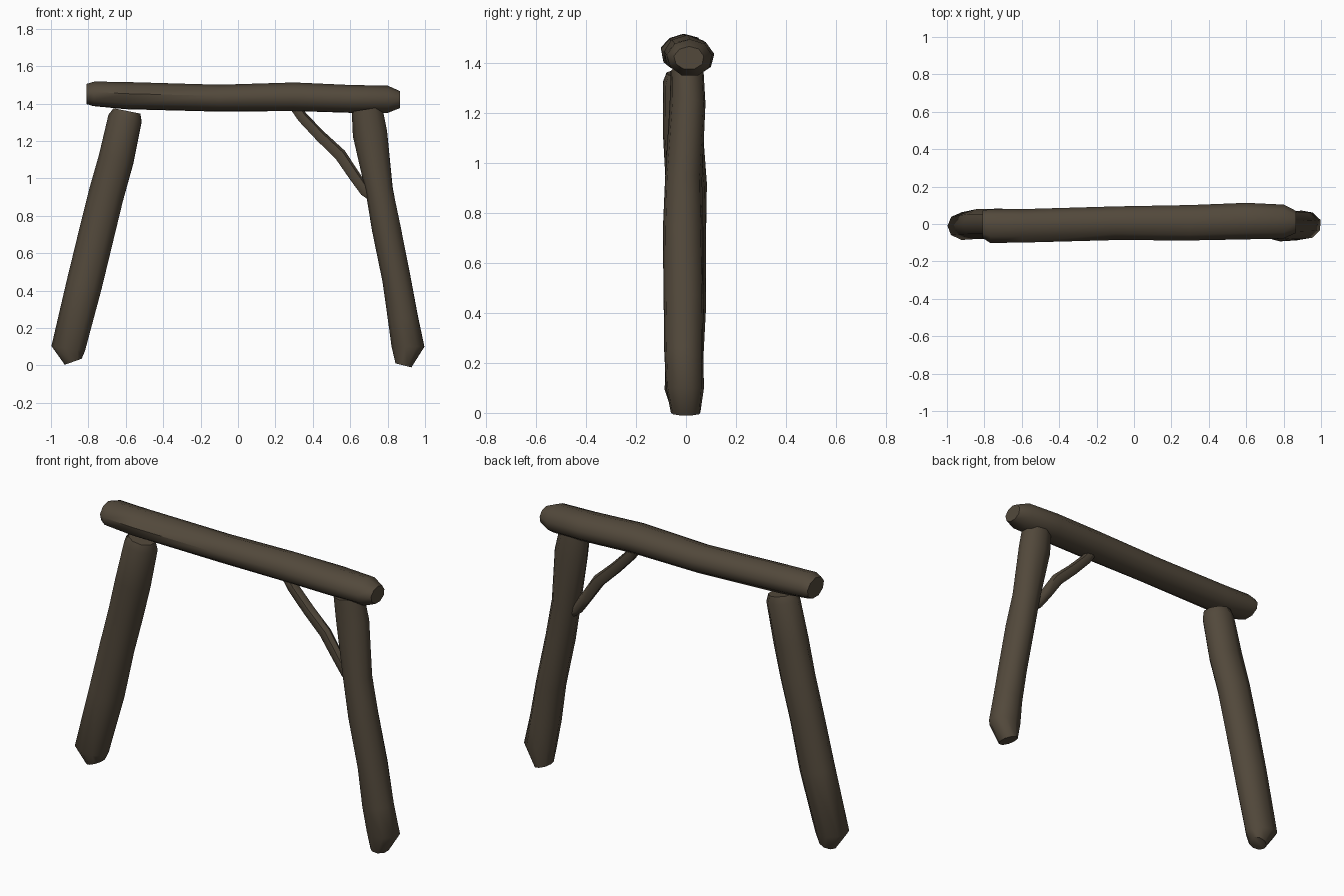
import bpy, bmesh, math, random
from mathutils import Vector

cube = bpy.data.objects.get("Cube")
if cube:
    bpy.data.objects.remove(cube, do_unlink=True)

random.seed(4)

bark = bpy.data.materials.new("dark_brown_bark")
bark.use_nodes = True
color = (0.085, 0.066, 0.044, 1)
bark.diffuse_color = color
bsdf = bark.node_tree.nodes["Principled BSDF"]
bsdf.inputs["Base Color"].default_value = color
bsdf.inputs["Roughness"].default_value = 0.9


def make_log(name, stations, sides=9, wobble=0.03, smooth=50):
    """Loft rings along stations of (x, y, z, in-plane radius, depth radius)."""
    bm = bmesh.new()
    points = [Vector(s[:3]) for s in stations]
    side = Vector((0, 1, 0))
    rings = []
    for i, (p, s) in enumerate(zip(points, stations)):
        tangent = points[min(i + 1, len(points) - 1)] - points[max(i - 1, 0)]
        tangent.y = 0
        normal = tangent.normalized().cross(side)
        ring = []
        for k in range(sides):
            a = math.tau * k / sides
            r = 1 + random.uniform(-wobble, wobble)
            ring.append(bm.verts.new(p + normal * math.cos(a) * s[3] * r
                                     + side * math.sin(a) * s[4] * r))
        rings.append(ring)
    for low, high in zip(rings, rings[1:]):
        for k in range(sides):
            n = (k + 1) % sides
            bm.faces.new((low[k], low[n], high[n], high[k]))
    bm.faces.new(rings[0][::-1])
    bm.faces.new(rings[-1])
    bmesh.ops.recalc_face_normals(bm, faces=bm.faces)
    mesh = bpy.data.meshes.new(name)
    bm.to_mesh(mesh)
    bm.free()
    mesh.materials.append(bark)
    obj = bpy.data.objects.new(name, mesh)
    bpy.context.collection.objects.link(obj)
    bpy.ops.object.select_all(action="DESELECT")
    obj.select_set(True)
    bpy.context.view_layer.objects.active = obj
    bpy.ops.object.shade_smooth_by_angle(angle=math.radians(smooth))
    return obj


# Leaning posts, from foot to top
make_log("right_post", [
    (-0.88, -0.01, 0.02, 0.05, 0.05),
    (-0.905, -0.01, 0.09, 0.095, 0.075),
    (-0.82, 0, 0.43, 0.097, 0.083),
    (-0.755, 0, 0.70, 0.097, 0.083),
    (-0.70, 0, 0.915, 0.097, 0.083),
    (-0.65, -0.01, 1.10, 0.098, 0.083),
    (-0.60, -0.01, 1.32, 0.092, 0.083),
    (-0.592, -0.01, 1.36, 0.075, 0.07)])

make_log("left_post", [
    (0.885, 0, 0.0, 0.045, 0.06),
    (0.91, -0.005, 0.10, 0.09, 0.077),
    (0.885, -0.01, 0.25, 0.084, 0.08),
    (0.85, -0.01, 0.46, 0.079, 0.083),
    (0.795, -0.012, 0.73, 0.078, 0.082),
    (0.757, -0.01, 0.94, 0.076, 0.076),
    (0.71, 0.008, 1.24, 0.095, 0.073),
    (0.69, 0.005, 1.37, 0.085, 0.066)])

# Crossbeam resting on the posts
make_log("crossbeam", [
    (-0.81, 0, 1.45, 0.055, 0.075),
    (-0.77, -0.01, 1.45, 0.067, 0.09),
    (-0.60, -0.01, 1.44, 0.073, 0.09),
    (-0.10, 0.005, 1.428, 0.074, 0.09),
    (0.30, 0.005, 1.434, 0.077, 0.096),
    (0.60, 0.015, 1.423, 0.077, 0.098),
    (0.80, 0.015, 1.42, 0.074, 0.092),
    (0.865, 0.012, 1.42, 0.048, 0.06)])

# Thin branch bracing the left post
make_log("diagonal_brace", [
    (0.29, 0, 1.40, 0.028, 0.028),
    (0.345, 0, 1.325, 0.03, 0.03),
    (0.44, 0, 1.225, 0.032, 0.03),
    (0.545, 0, 1.125, 0.034, 0.03),
    (0.62, 0, 1.015, 0.032, 0.03),
    (0.68, 0, 0.93, 0.03, 0.028),
    (0.71, 0, 0.90, 0.022, 0.022)], sides=7)
